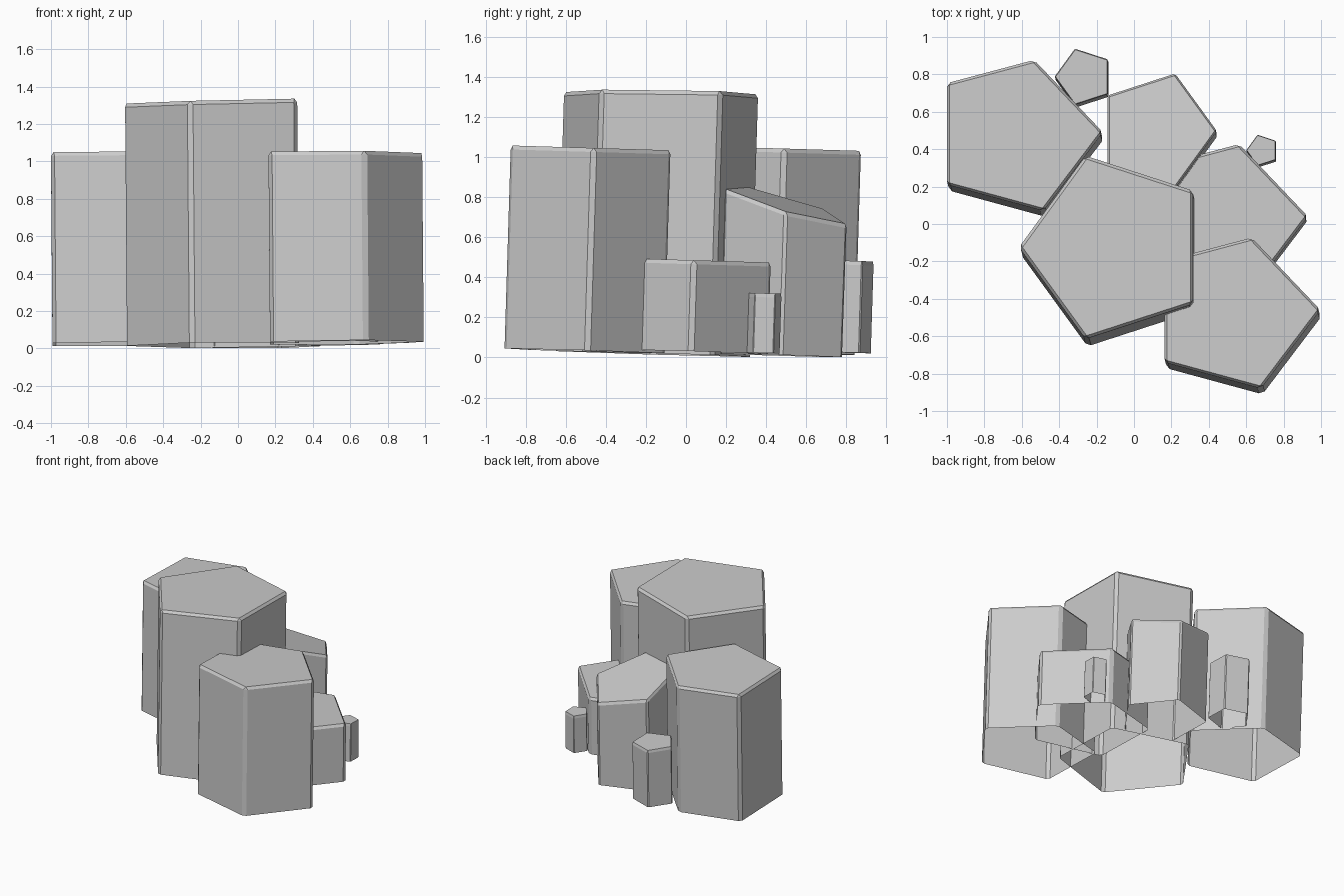
import bpy
import math
from mathutils import Vector

if "Cube" in bpy.data.objects:
    bpy.data.objects.remove(bpy.data.objects["Cube"])

# Regular pentagon outlines (pointing right / left) and a skewed one for the wide columns
RIGHT = [(math.cos(math.radians(72 * i)), math.sin(math.radians(72 * i))) for i in range(5)]
LEFT = [(-x, -y) for x, y in RIGHT]
SKEW = [(.458, .01), (.09, .397), (-.376, .273), (-.376, -.27), (.14, -.41)]

LEAN = Vector((-0.008, 0.03))  # slight lean of the whole cluster
CHAMFER = 0.02


def column(name, outline, size, centre, base, top, slope_x=0.0, slope_y=-0.03):
    """Open-bottomed pentagonal column with chamfered upright and top edges.
    centre is measured at the top; top is the height at the centre."""
    corners = [Vector(p) * size for p in outline]
    n = len(corners)
    cut = 0.038 * size if outline is not SKEW else CHAMFER
    # chamfered outline: two points per corner
    ring = []
    for i, p in enumerate(corners):
        a, b = corners[i - 1], corners[(i + 1) % n]
        ring += [p + (a - p).normalized() * cut, p + (b - p).normalized() * cut]
    inner = [p * 0.963 for p in corners]
    c = Vector(centre)
    down = c - LEAN * (top - base)

    def top_z(p):
        return top + slope_x * p.x + slope_y * p.y

    verts = [(down.x + p.x, down.y + p.y, base + 0.008 * p.x - 0.03 * p.y) for p in ring]
    verts += [(c.x + p.x, c.y + p.y, top_z(p) - CHAMFER) for p in ring]
    verts += [(c.x + p.x, c.y + p.y, top_z(p)) for p in inner]
    m = 2 * n
    faces = [(i, (i + 1) % m, m + (i + 1) % m, m + i) for i in range(m)]
    for i in range(n):
        j = (i + 1) % n
        faces.append((m + 2 * i, m + 2 * i + 1, 2 * m + i))
        faces.append((m + 2 * i + 1, m + 2 * j, 2 * m + j, 2 * m + i))
    faces.append(tuple(range(2 * m, 2 * m + n)))
    mesh = bpy.data.meshes.new(name)
    mesh.from_pydata(verts, [], faces)
    mesh.update()
    obj = bpy.data.objects.new(name, mesh)
    bpy.context.collection.objects.link(obj)
    return obj


# Large columns
column("left_column", SKEW, 1.0, (-.624, .48), .024, 1.042)
column("tall_column", LEFT, .515, (-.10, -.125), .018, 1.322, .025, -.012)
column("front_right_column", SKEW, 1.0, (.539, -.47), .032, 1.045)
column("low_right_column", SKEW, 1.0, (.472, .03), .028, .485)
# Column with a steeply sloping top
column("sloped_column", RIGHT, .323, (.12, .497), .01, .765, -.12, -.29)
# Small stubs at the back
column("back_stub", LEFT, .158, (-.267, .787), .025, .483)
column("small_right_stub", LEFT, .087, (.687, .394), .022, .32)
